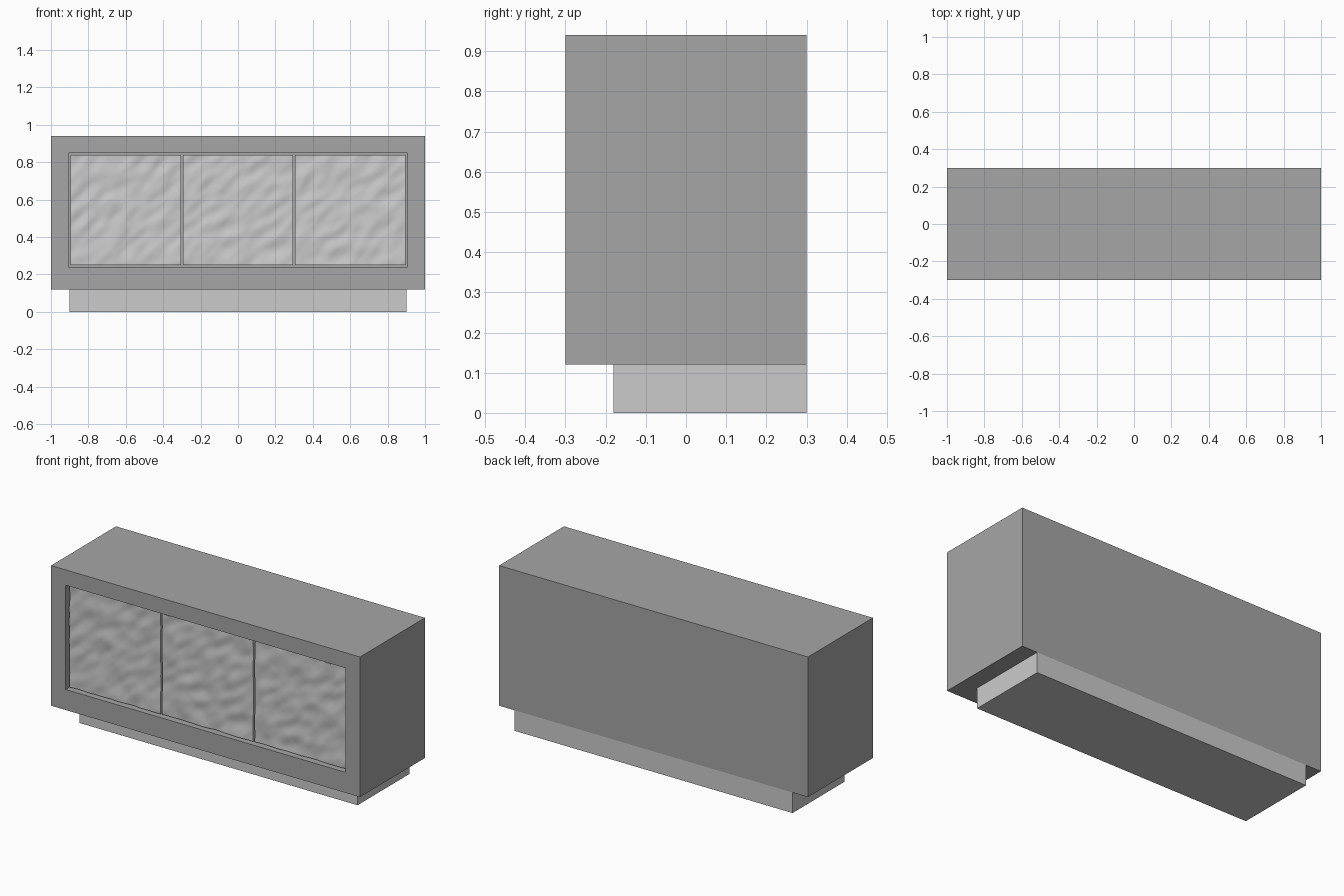
import bpy, bmesh
from mathutils import Vector, noise

if "Cube" in bpy.data.objects:
    bpy.data.objects.remove(bpy.data.objects["Cube"])


def material(name, value):
    mat = bpy.data.materials.new(name)
    mat.diffuse_color = (value, value, value, 1)
    mat.use_nodes = True
    mat.node_tree.nodes["Principled BSDF"].inputs["Base Color"].default_value = mat.diffuse_color
    return mat


def finish(name, bm, mat=None):
    bmesh.ops.recalc_face_normals(bm, faces=bm.faces)
    mesh = bpy.data.meshes.new(name)
    bm.to_mesh(mesh)
    bm.free()
    ob = bpy.data.objects.new(name, mesh)
    bpy.context.collection.objects.link(ob)
    if mat:
        mesh.materials.append(mat)
    return ob


def box(name, x0, x1, y0, y1, z0, z1, mat=None):
    bm = bmesh.new()
    bmesh.ops.create_cube(bm, size=1)
    for v in bm.verts:
        v.co = ((x0 + x1) / 2 + v.co.x * (x1 - x0),
                (y0 + y1) / 2 + v.co.y * (y1 - y0),
                (z0 + z1) / 2 + v.co.z * (z1 - z0))
    return finish(name, bm, mat)


dark = material("dark_grey", 0.38)

# Hollow cabinet shell: rectangular loops from the outer back to the inner back
bm = bmesh.new()
outer, inner = (1.0, 0.12, 0.94), (0.905, 0.24, 0.85)
loops = []
for (hx, z0, z1), y in ((outer, 0.3), (outer, -0.3), (inner, -0.3), (inner, 0.28)):
    loops.append([bm.verts.new(p) for p in
                  ((-hx, y, z0), (hx, y, z0), (hx, y, z1), (-hx, y, z1))])
for a, b in zip(loops, loops[1:]):
    for i in range(4):
        j = (i + 1) % 4
        bm.faces.new((a[i], a[j], b[j], b[i]))
bm.faces.new(loops[0])
bm.faces.new(loops[-1])
finish("cabinet_shell", bm, dark)

# Recessed plinth, flush with the back
box("plinth", -0.9, 0.9, -0.18, 0.3, 0.0, 0.12)


def ripple(x, z):
    # Hammered relief stretched along a diagonal
    u, w = (x + z) * 0.7, (x - z) * 0.7
    return 0.007 * noise.noise(Vector((u * 10, w * 19, 3.7)))


# Three inset doors with a rippled front
N, SIZE, FRONT, BACK = 72, 0.59, -0.28, -0.255
for name, cx in (("left_door", -0.6), ("middle_door", 0.0), ("right_door", 0.6)):
    bm = bmesh.new()
    bmesh.ops.create_grid(bm, x_segments=N, y_segments=N, size=SIZE / 2)
    for v in bm.verts:
        x, z = cx + v.co.x, 0.545 + v.co.y
        v.co = (x, FRONT + ripple(x, z), z)
    rim = [e for e in bm.edges if e.is_boundary]
    ext = bmesh.ops.extrude_edge_only(bm, edges=rim)["geom"]
    for v in ext:
        if isinstance(v, bmesh.types.BMVert):
            v.co.y = BACK
    bmesh.ops.contextual_create(
        bm, geom=[e for e in ext if isinstance(e, bmesh.types.BMEdge) and e.is_boundary])
    door = finish(name, bm)
    bpy.ops.object.select_all(action='DESELECT')
    door.select_set(True)
    bpy.context.view_layer.objects.active = door
    bpy.ops.object.shade_smooth_by_angle()
